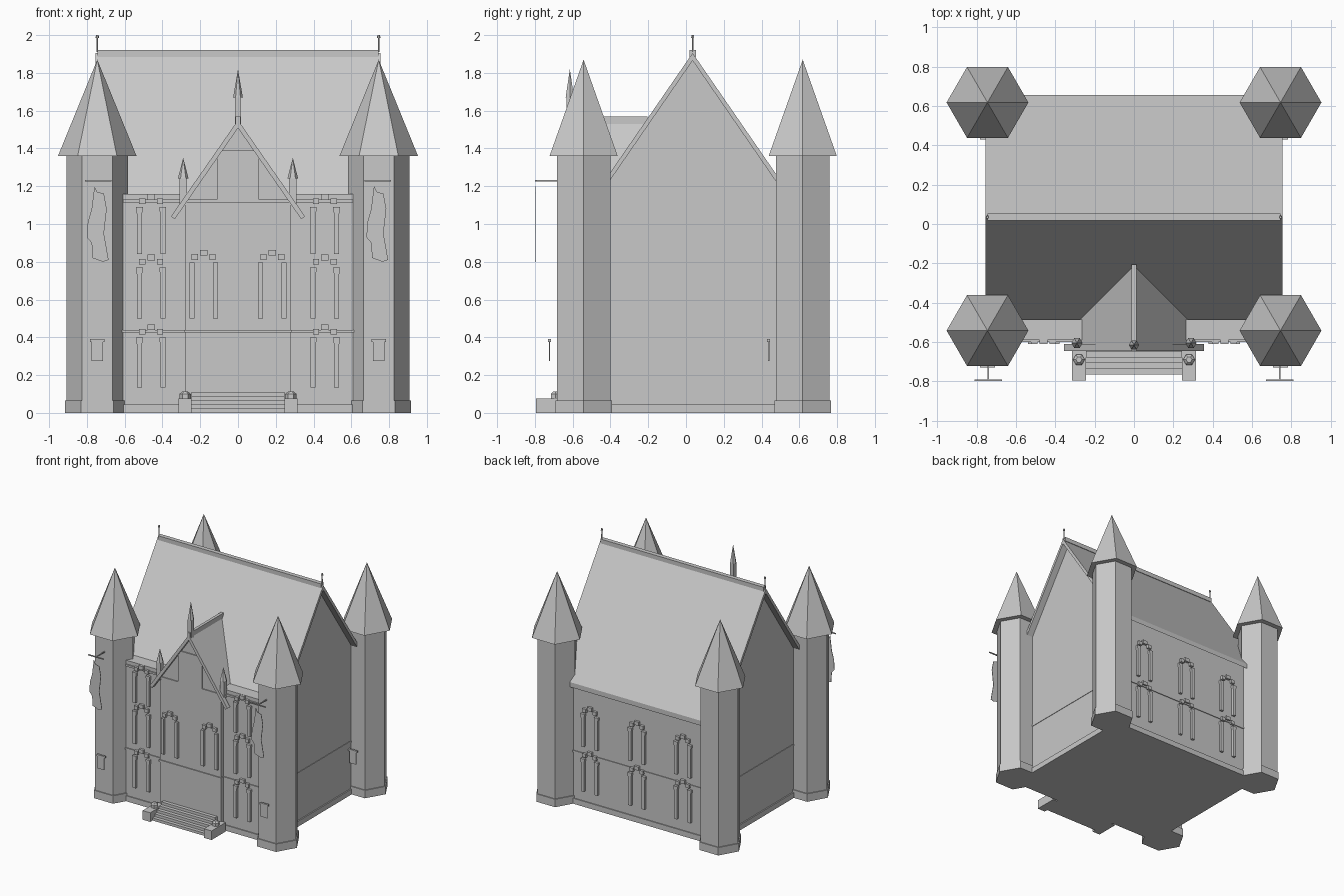
import bpy, bmesh, math
from mathutils import Vector

cube = bpy.data.objects.get("Cube")
if cube:
    bpy.data.objects.remove(cube, do_unlink=True)

stone = bpy.data.materials.new("grey stone")
stone.use_nodes = True
GREY = (0.58, 0.58, 0.58, 1)
stone.diffuse_color = GREY
stone.node_tree.nodes["Principled BSDF"].inputs["Base Color"].default_value = GREY


def finish(name, bm):
    bmesh.ops.recalc_face_normals(bm, faces=bm.faces)
    mesh = bpy.data.meshes.new(name)
    bm.to_mesh(mesh)
    bm.free()
    mesh.materials.append(stone)
    obj = bpy.data.objects.new(name, mesh)
    bpy.context.collection.objects.link(obj)
    return obj


def prism(name, pts, axis, a, b):
    """Extrude a 2D profile along an axis from a to b."""
    place = {"x": lambda p: (a, p[0], p[1]), "y": lambda p: (p[0], a, p[1]),
             "z": lambda p: (p[0], p[1], a)}[axis]
    bm = bmesh.new()
    face = bm.faces.new([bm.verts.new(place(p)) for p in pts])
    ext = bmesh.ops.extrude_face_region(bm, geom=[face])
    step = Vector([b - a if c == axis else 0 for c in "xyz"])
    bmesh.ops.translate(bm, vec=step, verts=[v for v in ext["geom"] if isinstance(v, bmesh.types.BMVert)])
    return finish(name, bm)


def box(name, x0, x1, y0, y1, z0, z1):
    return prism(name, [(x0, y0), (x1, y0), (x1, y1), (x0, y1)], "z", z0, z1)


def cone(name, x, y, z0, z1, r0, r1, sides=6, turn=0.0):
    bm = bmesh.new()
    bmesh.ops.create_cone(bm, cap_ends=True, segments=sides, radius1=r0, radius2=r1, depth=z1 - z0)
    # turn the first corner onto +x
    first = max(bm.verts, key=lambda v: (round(v.co.length, 4), v.co.x)).co
    spin = turn - math.atan2(first.y, first.x)
    for v in bm.verts:
        px, py = v.co.x, v.co.y
        v.co.x = px * math.cos(spin) - py * math.sin(spin) + x
        v.co.y = px * math.sin(spin) + py * math.cos(spin) + y
        v.co.z += (z0 + z1) / 2
    return finish(name, bm)


RIDGE_Y, RIDGE_Z, SLOPE = 0.035, 1.905, 1.45
FRONT, BACK, BAY = -0.59, 0.63, -0.62


def roof_z(y):
    return RIDGE_Z - SLOPE * abs(y - RIDGE_Y)


# Main body with pointed side walls
T = 0.04
prism("main_body", [(FRONT, 0), (BACK, 0), (BACK, roof_z(BACK) - T), (RIDGE_Y, RIDGE_Z - T),
                    (-0.49, roof_z(-0.49) - T), (FRONT, roof_z(-0.49) - T)], "x", -0.70, 0.70)
prism("main_roof", [(-0.49, roof_z(-0.49)), (RIDGE_Y, RIDGE_Z), (0.655, roof_z(0.655)),
                    (0.655, roof_z(0.655) - T), (RIDGE_Y, RIDGE_Z - T),
                    (-0.49, roof_z(-0.49) - T)], "x", -0.755, 0.755)
box("ridge_cap", -0.745, 0.745, 0.018, 0.054, 1.885, 1.92)
box("plinth", -0.71, 0.71, FRONT - 0.008, BACK + 0.008, 0, 0.045)
box("wall_band", -0.704, 0.704, FRONT - 0.008, BACK + 0.006, 0.425, 0.44)
box("upper_band", -0.61, 0.61, FRONT - 0.01, FRONT + 0.02, 1.115, 1.13)
box("parapet", -0.61, 0.61, FRONT, -0.485, 1.08, 1.16)

for s in (-1, 1):
    cone("ridge_finial", s * 0.745, RIDGE_Y, 1.91, 1.985, 0.005, 0.004)
    cone("finial_tip", s * 0.745, RIDGE_Y, 1.985, 2.0, 0.009, 0.007)

# Central bay, its gable and cross roof
box("central_bay", -0.28, 0.28, BAY, FRONT + 0.05, 0, 1.13)
box("bay_lower_band", -0.285, 0.285, BAY - 0.008, FRONT, 0.425, 0.44)
box("bay_upper_band", -0.29, 0.29, BAY - 0.008, FRONT, 1.115, 1.13)
prism("gable_roof", [(-0.30, 1.11), (0.30, 1.11), (0, 1.545)], "y", BAY, -0.12)
prism("gable_boards", [(0, 1.55), (0.355, 1.04), (0.335, 1.025), (0, 1.508),
                       (-0.335, 1.025), (-0.355, 1.04)], "y", -0.645, -0.61)
box("gable_panel", -0.11, 0.11, BAY - 0.009, BAY + 0.01, 1.13, 1.39)
box("gable_ridge", -0.012, 0.012, -0.645, -0.205, 1.53, 1.57)


def pinnacle(x, y, z0, z1, z2, w):
    box("pinnacle_shaft", x - w, x + w, y - w, y + w, z0, z1)
    cone("pinnacle_spire", x, y, z1, z2, w * 1.5, 0)


pinnacle(0, -0.615, 1.52, 1.67, 1.82, 0.017)
for s in (-1, 1):
    pinnacle(s * 0.29, -0.605, 1.10, 1.24, 1.35, 0.019)


# Window surrounds: two posts and three arch stones
def window(x, wall, out, z0, z1, flared=True):
    y0, y1 = sorted((wall - out * 0.01, wall + out * 0.02))
    for s in (-1, 1):
        c, w = x + s * 0.062, 0.013
        cap = 0.018 if flared else w
        prism("window_post", [(c - w, z0), (c + w, z0), (c + w, z1 - 0.04), (c + cap, z1 - 0.015),
                              (c + cap, z1), (c - cap, z1), (c - cap, z1 - 0.015),
                              (c - w, z1 - 0.04)], "y", y0, y1)
        c = x + s * 0.047
        box("arch_stone", c - 0.016, c + 0.016, y0, y1, z1 + 0.015, z1 + 0.045)
    box("key_stone", x - 0.02, x + 0.02, y0, y1, z1 + 0.038, z1 + 0.068)


for s in (-1, 1):
    for low, high in ((0.135, 0.40), (0.50, 0.77), (0.84, 1.09)):
        window(s * 0.46, FRONT, -1, low, high)
    window(s * 0.182, BAY, -1, 0.50, 0.795, False)
for x in (-0.42, 0, 0.43):
    for low, high in ((0.13, 0.40), (0.50, 0.77)):
        window(x, BACK, 1, low, high)

# Corner towers with hanging plaques
for s in (-1, 1):
    x = s * 0.745
    for y in (-0.542, 0.618):
        cone("tower_base", x, y, 0, 0.065, 0.172, 0.172)
        cone("tower_shaft", x, y, 0.06, 1.37, 0.163, 0.163)
        cone("tower_roof", x, y, 1.36, 1.87, 0.208, 0)
        face = y - 0.18
        box("plaque", x - 0.03, x + 0.03, face - 0.003, face + 0.003, 0.275, 0.375)
        box("plaque_cap", x - 0.039, x + 0.039, face - 0.008, face + 0.008, 0.375, 0.39)

# Torn banners on poles
torn = [(-0.76, 1.20), (-0.745, 1.17), (-0.71, 1.16), (-0.695, 1.08), (-0.71, 0.95),
        (-0.685, 0.81), (-0.715, 0.80), (-0.77, 0.82), (-0.775, 0.90), (-0.80, 0.93),
        (-0.795, 1.01), (-0.775, 1.08)]
for shift in (0, 1.48):
    prism("banner", [(px + shift, pz) for px, pz in torn], "y", -0.797, -0.793)
    c = shift - 0.74
    box("banner_bar", c - 0.07, c + 0.07, -0.799, -0.791, 1.226, 1.234)
    box("banner_pole", c - 0.004, c + 0.004, -0.795, -0.66, 1.226, 1.234)

# Entrance steps with side walls and lamps
for i in range(5):
    front = -0.765 + i * 0.029
    box("step", -0.245, 0.245, front, -0.61, i * 0.022, (i + 1) * 0.022)
for s in (-1, 1):
    x0, x1 = sorted((s * 0.245, s * 0.315))
    box("step_wall", x0, x1, -0.795, -0.61, 0, 0.075)
    cone("lamp_body", s * 0.28, -0.69, 0.075, 0.10, 0.03, 0.03)
    cone("lamp_top", s * 0.28, -0.69, 0.10, 0.113, 0.03, 0.015)
